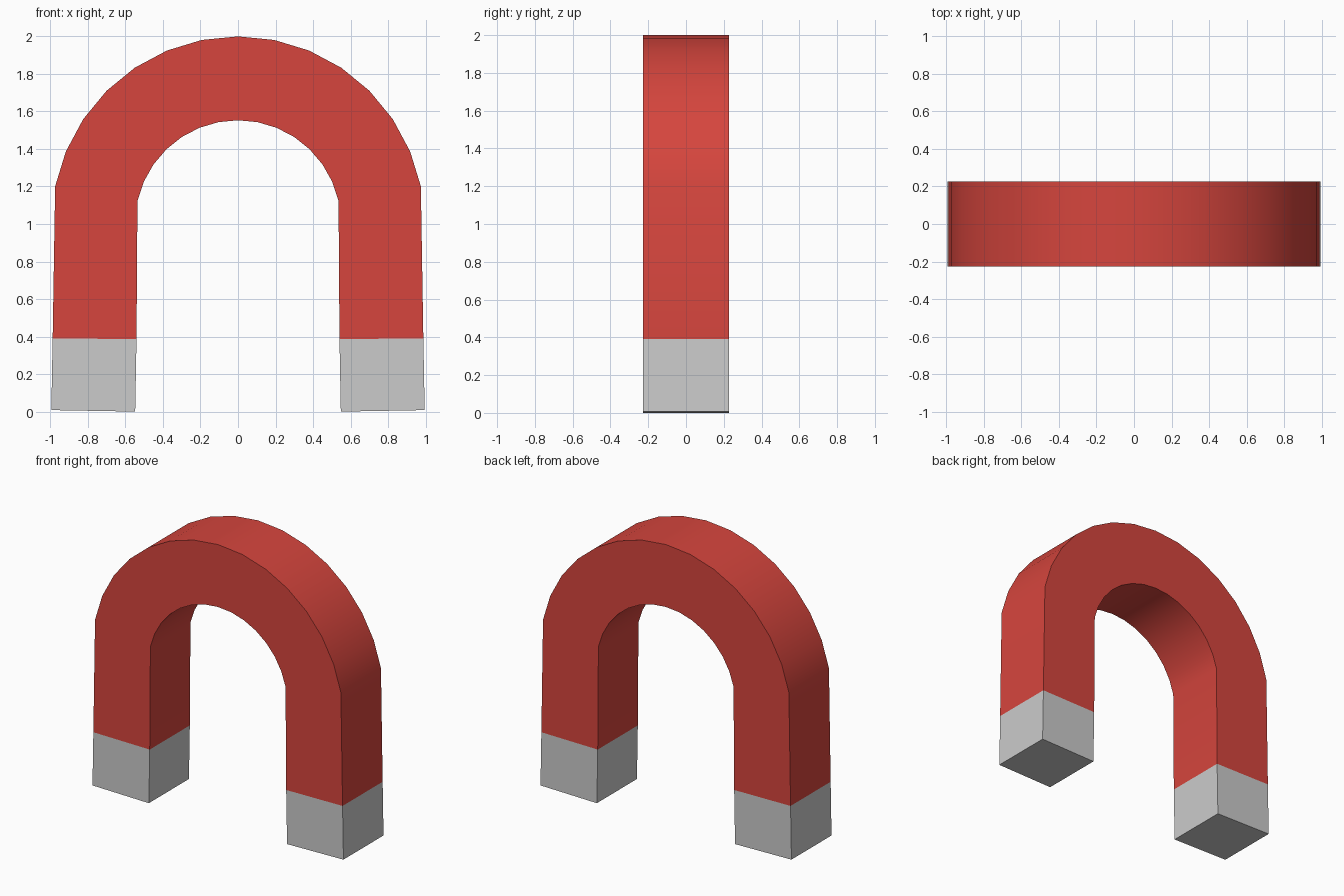
import bpy, bmesh
from math import sin, cos, radians

if "Cube" in bpy.data.objects:
    bpy.data.objects.remove(bpy.data.objects["Cube"])

HALF_DEPTH = 0.227


def sweep(name, pairs, cap_end=False, mat=None):
    """Join rectangular sections, each given by an outer and an inner (x, z) point."""
    bm = bmesh.new()
    rings = []
    for (ox, oz), (ix, iz) in pairs:
        rings.append([bm.verts.new(p) for p in (
            (ox, -HALF_DEPTH, oz), (ox, HALF_DEPTH, oz),
            (ix, HALF_DEPTH, iz), (ix, -HALF_DEPTH, iz))])
    for a, b in zip(rings, rings[1:]):
        for i in range(4):
            j = (i + 1) % 4
            bm.faces.new((a[i], a[j], b[j], b[i]))
    if cap_end:
        bm.faces.new(rings[-1])
    bmesh.ops.recalc_face_normals(bm, faces=bm.faces)
    # open tubes: make sure the outer wall faces away from the middle
    bm.normal_update()
    wall = max(bm.faces, key=lambda f: abs(f.calc_center_median().x))
    if wall.normal.x * wall.calc_center_median().x < 0:
        bmesh.ops.reverse_faces(bm, faces=bm.faces)
    mesh = bpy.data.meshes.new(name)
    bm.to_mesh(mesh)
    bm.free()
    obj = bpy.data.objects.new(name, mesh)
    bpy.context.collection.objects.link(obj)
    if mat:
        mesh.materials.append(mat)
    bpy.ops.object.select_all(action='DESELECT')
    obj.select_set(True)
    bpy.context.view_layer.objects.active = obj
    bpy.ops.object.shade_smooth_by_angle(angle=radians(30))
    return obj


def flip(pairs):
    return [((-o[0], o[1]), (-i[0], i[1])) for o, i in pairs]


red = bpy.data.materials.new("red_paint")
red.diffuse_color = (0.67, 0.06, 0.047, 1)
red.use_nodes = True
red.node_tree.nodes["Principled BSDF"].inputs["Base Color"].default_value = red.diffuse_color

# Arch from the crown down to the leg, then the straight leg
half = []
for k in range(8):
    a, b = radians(11.2 * k), radians(11.0 * k)
    half.append(((0.995 * sin(a), 1 + cos(a)),
                 (0.55 * sin(b), 1.0 + 0.553 * cos(b))))
joint = ((0.988, 0.391), (0.541, 0.386))
half.append(joint)
sweep("magnet_body", flip(half)[::-1] + half[1:], mat=red)

# Bare metal pole tips
tip = [joint, ((0.995, 0.008), (0.548, 0.0))]
sweep("right_pole_tip", tip, cap_end=True)
sweep("left_pole_tip", flip(tip), cap_end=True)
